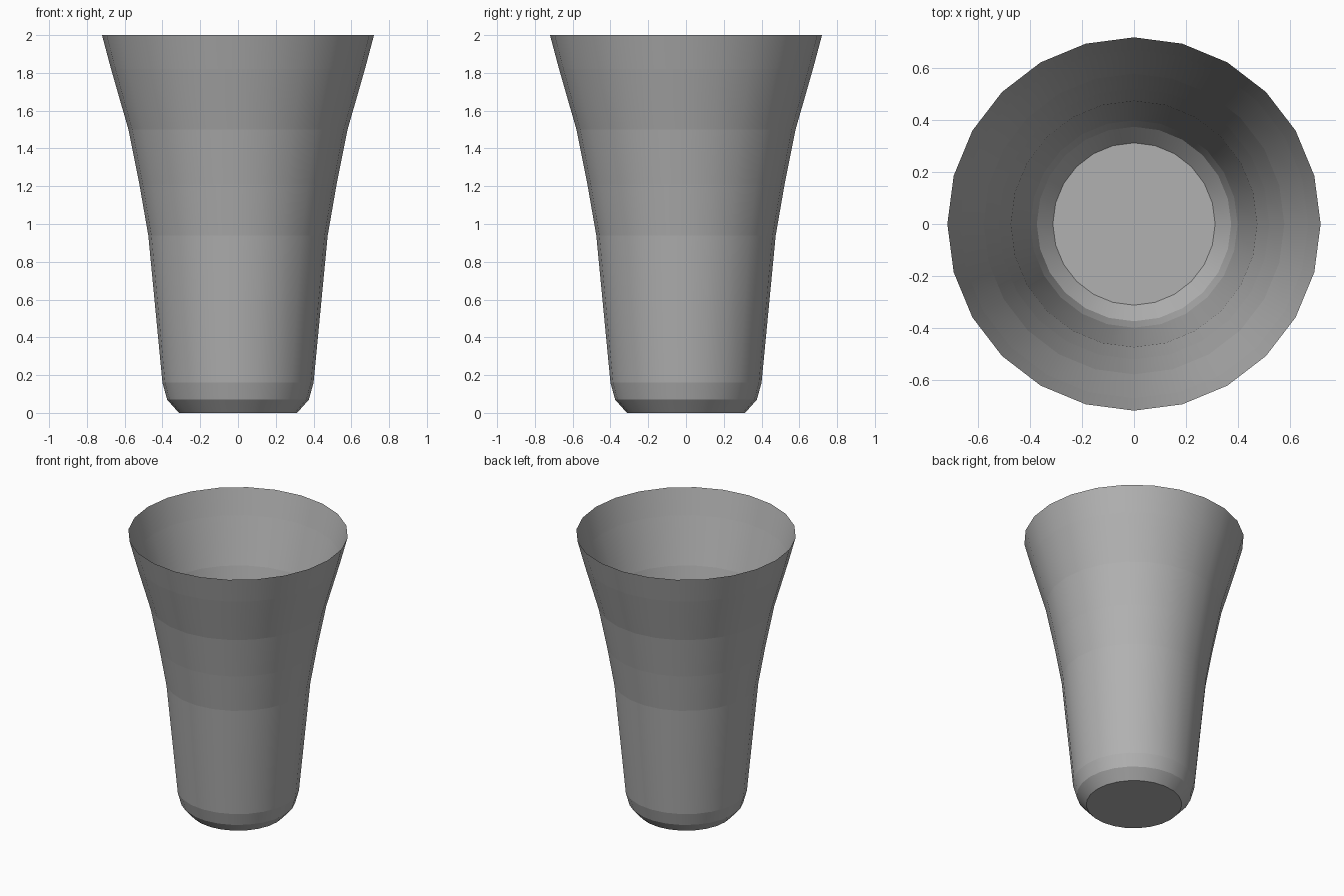
import bpy, bmesh, math

if "Cube" in bpy.data.objects:
    bpy.data.objects.remove(bpy.data.objects["Cube"])

SIDES = 24
# (radius, height) from the base edge up to the rim
PROFILE = [(0.313, 0.0), (0.375, 0.07), (0.40, 0.16), (0.475, 0.94),
           (0.522, 1.21), (0.58, 1.50), (0.672, 1.82), (0.72, 2.0)]

bm = bmesh.new()

# Rings of the flared wall
rings = []
for r, z in PROFILE:
    rings.append([bm.verts.new((r * math.sin(2 * math.pi * i / SIDES),
                                r * math.cos(2 * math.pi * i / SIDES), z))
                  for i in range(SIDES)])

# Single-skin wall, open at the top
for low, high in zip(rings, rings[1:]):
    for i in range(SIDES):
        j = (i + 1) % SIDES
        bm.faces.new((low[i], low[j], high[j], high[i])).smooth = True

# Fan-shaped floor
centre = bm.verts.new((0, 0, 0))
for i in range(SIDES):
    bm.faces.new((centre, rings[0][i], rings[0][(i + 1) % SIDES]))

# Crisp breaks between the bands, smooth around each band
for ring in rings:
    for i in range(SIDES):
        bm.edges.get((ring[i], ring[(i + 1) % SIDES])).smooth = False

bmesh.ops.recalc_face_normals(bm, faces=bm.faces)
mesh = bpy.data.meshes.new("cup")
bm.to_mesh(mesh)
bm.free()

# Dark grey surface
grey = bpy.data.materials.new("dark_grey")
grey.diffuse_color = (0.44, 0.44, 0.44, 1)
grey.use_nodes = True
grey.node_tree.nodes["Principled BSDF"].inputs["Base Color"].default_value = grey.diffuse_color
mesh.materials.append(grey)

cup = bpy.data.objects.new("cup", mesh)
bpy.context.collection.objects.link(cup)
